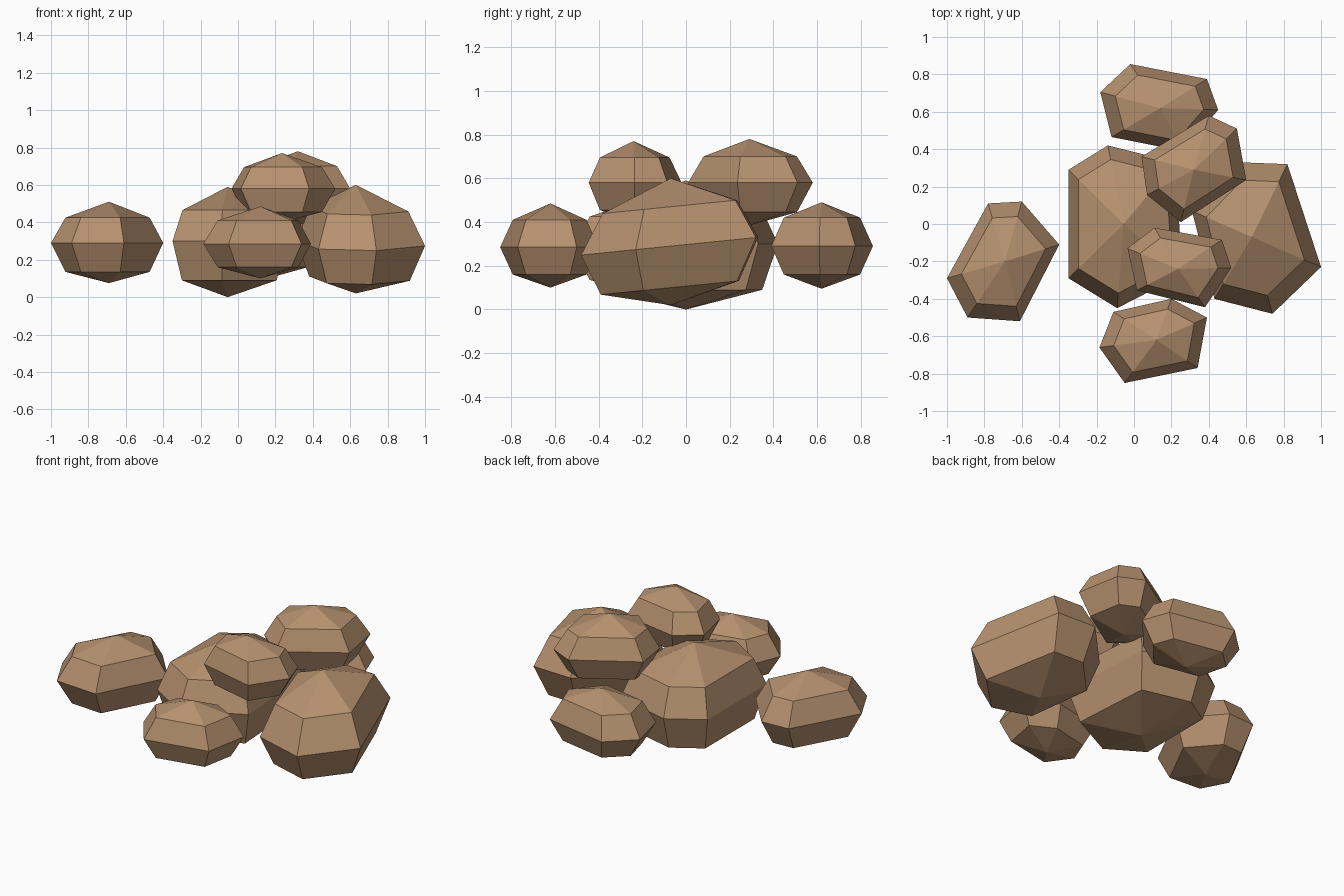
import bpy, bmesh

stone = bpy.data.materials.new("brown_stone")
stone.diffuse_color = (0.47, 0.285, 0.16, 1)


def rock(name, apex, outline, z, upper=0.75, lower=0.75, tilt=0.0):
    """Faceted boulder: widest outline, narrower rings above and below, pointed caps.
    z = heights of bottom, lower ring, waist, upper ring, top."""
    ax, ay = apex
    bm = bmesh.new()

    def ring(scale, height):
        return [bm.verts.new((ax + (x - ax) * scale, ay + (y - ay) * scale,
                              height + tilt * (y - ay) * scale)) for x, y in outline]

    bottom = bm.verts.new((ax, ay, z[0]))
    rings = [ring(lower, z[1]), ring(1.0, z[2]), ring(upper, z[3])]
    top = bm.verts.new((ax, ay, z[4]))
    n = len(outline)
    for i in range(n):
        j = (i + 1) % n
        bm.faces.new((bottom, rings[0][j], rings[0][i]))
        for a, b in zip(rings, rings[1:]):
            bm.faces.new((a[i], a[j], b[j], b[i]))
        bm.faces.new((rings[2][i], rings[2][j], top))
    bmesh.ops.recalc_face_normals(bm, faces=bm.faces)
    mesh = bpy.data.meshes.new(name)
    bm.to_mesh(mesh)
    bm.free()
    mesh.materials.append(stone)
    bpy.context.collection.objects.link(bpy.data.objects.new(name, mesh))


# Two large boulders in the middle
rock("centre_boulder", (-0.055, 0.0),
     [(-0.35, 0.29), (-0.14, 0.42), (0.22, 0.33), (0.26, -0.27), (-0.09, -0.45), (-0.35, -0.29)],
     (0.0, 0.09, 0.30, 0.465, 0.59), upper=0.82, lower=0.83)
rock("right_boulder", (0.63, -0.07),
     [(0.31, 0.07), (0.56, 0.33), (0.82, 0.32), (1.0, -0.23), (0.74, -0.48), (0.43, -0.40)],
     (0.02, 0.10, 0.29, 0.47, 0.60), upper=0.76, lower=0.78, tilt=0.1)

# Smaller stones around them on the ground
rock("left_stone", (-0.69, -0.2),
     [(-1.0, -0.29), (-0.78, 0.11), (-0.60, 0.12), (-0.40, -0.11), (-0.61, -0.52), (-0.89, -0.50)],
     (0.075, 0.135, 0.29, 0.425, 0.51))
rock("front_stone", (0.12, -0.62),
     [(-0.185, -0.66), (-0.11, -0.47), (0.20, -0.40), (0.39, -0.50), (0.34, -0.77), (-0.05, -0.85)],
     (0.10, 0.16, 0.285, 0.41, 0.485))
rock("back_stone", (0.14, 0.62),
     [(-0.18, 0.705), (-0.02, 0.855), (0.39, 0.775), (0.45, 0.61), (0.26, 0.39), (-0.12, 0.465)],
     (0.095, 0.16, 0.29, 0.42, 0.49))

# Two stones resting on top
rock("top_back_stone", (0.32, 0.29),
     [(0.04, 0.36), (0.40, 0.58), (0.55, 0.51), (0.60, 0.235), (0.25, 0.01), (0.07, 0.155)],
     (0.385, 0.445, 0.58, 0.70, 0.78))
rock("top_front_stone", (0.235, -0.24),
     [(-0.035, -0.13), (0.11, -0.02), (0.47, -0.085), (0.52, -0.235), (0.38, -0.445), (0.015, -0.355)],
     (0.40, 0.455, 0.58, 0.695, 0.77))
